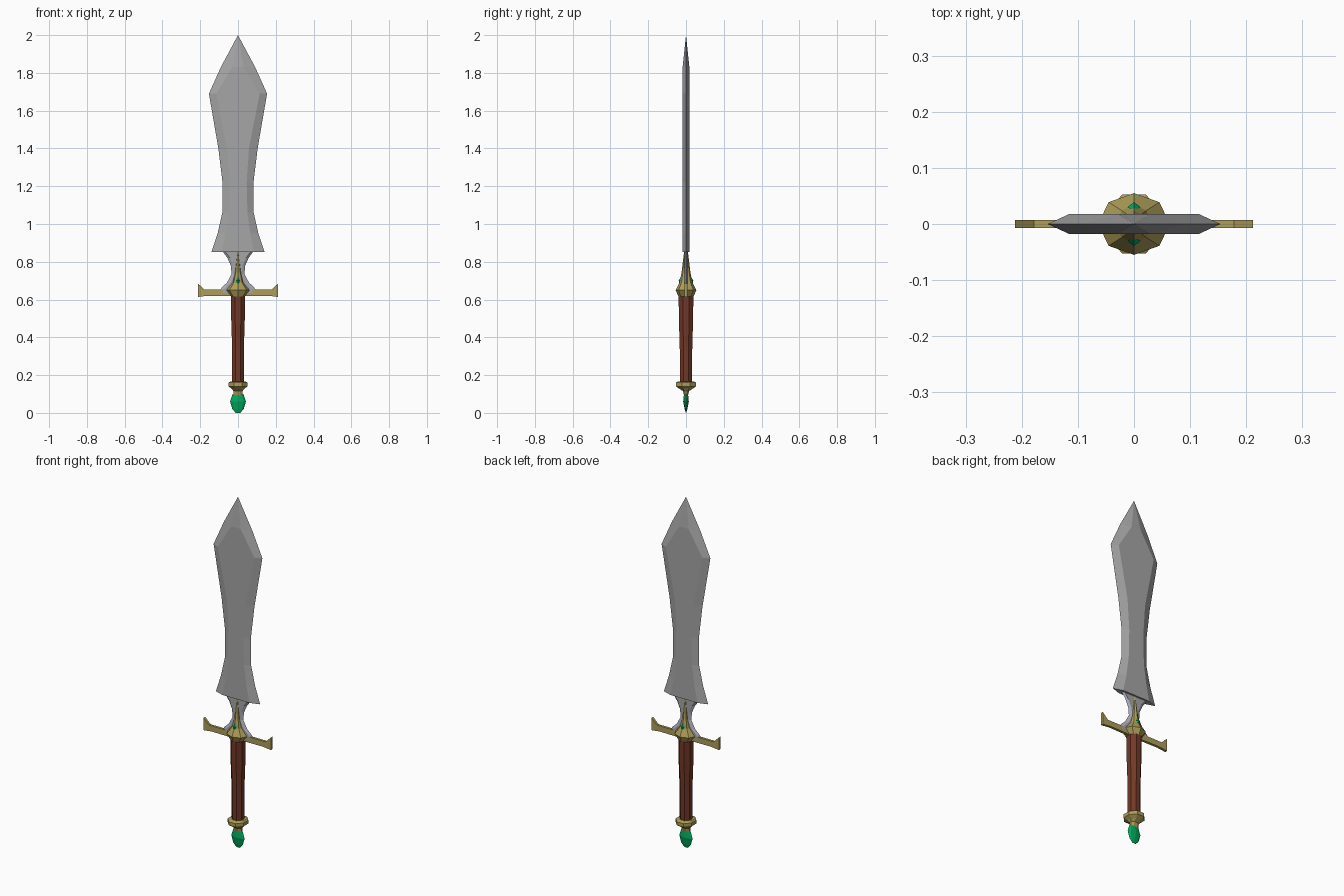
import bpy, bmesh, math
from mathutils import Vector

cube = bpy.data.objects.get("Cube")
if cube:
    bpy.data.objects.remove(cube, do_unlink=True)


def material(name, rgb):
    m = bpy.data.materials.new(name)
    m.use_nodes = True
    m.diffuse_color = (*rgb, 1)
    m.node_tree.nodes["Principled BSDF"].inputs["Base Color"].default_value = (*rgb, 1)
    return m


steel = material("steel", (0.38, 0.38, 0.38))
pale_steel = material("pale steel", (0.42, 0.42, 0.50))
gold = material("gold", (0.42, 0.34, 0.10))
leather = material("brown leather", (0.17, 0.04, 0.02))
green = material("green gem", (0.0, 0.40, 0.11))


def finish(name, bm, mats):
    bmesh.ops.remove_doubles(bm, verts=bm.verts, dist=0.0002)
    bmesh.ops.recalc_face_normals(bm, faces=bm.faces)
    mesh = bpy.data.meshes.new(name)
    bm.to_mesh(mesh)
    bm.free()
    for m in mats:
        mesh.materials.append(m)
    ob = bpy.data.objects.new(name, mesh)
    bpy.context.collection.objects.link(ob)
    return ob


def loft(name, rings, *mats):
    """Skin a stack of equal-sized rings and cap both ends."""
    bm = bmesh.new()
    loops = [[bm.verts.new(p) for p in ring] for ring in rings]
    n = len(loops[0])
    for a, b in zip(loops, loops[1:]):
        for i in range(n):
            j = (i + 1) % n
            bm.faces.new((a[i], a[j], b[j], b[i]))
    bm.faces.new(loops[0])
    bm.faces.new(loops[-1])
    return finish(name, bm, mats)


def blade_ring(z, outer, inner, y):
    return [(-outer, 0, z), (-inner, -y, z), (inner, -y, z),
            (outer, 0, z), (inner, y, z), (-inner, y, z)]


def oval_ring(z, rx, ry, sides=8, turn=0):
    angles = [math.tau * (i + turn) / sides for i in range(sides)]
    return [(rx * math.cos(a), ry * math.sin(a), z) for a in angles]


# Leaf-shaped blade with bevelled edges: height, edge, flat, half thickness
blade = [(0.853, 0.14, 0.085, 0.018), (0.95, 0.108, 0.065, 0.018),
         (1.06, 0.083, 0.05, 0.018), (1.22, 0.082, 0.046, 0.018),
         (1.4, 0.104, 0.058, 0.018), (1.69, 0.154, 0.115, 0.018),
         (1.83, 0.091, 0.03, 0.018), (2.0, 0, 0, 0)]
loft("blade", [blade_ring(*r) for r in blade], steel)

# Waisted blade root, with paler bevelled edges
root = [(0.635, 0.105, 0.085, 0.007), (0.665, 0.085, 0.065, 0.007),
        (0.69, 0.058, 0.04, 0.008), (0.735, 0.034, 0.018, 0.008),
        (0.78, 0.038, 0.024, 0.008), (0.82, 0.056, 0.042, 0.008),
        (0.856, 0.082, 0.07, 0.008)]
blade_root = loft("blade_root", [blade_ring(*r) for r in root], steel, pale_steel)
for f in blade_root.data.polygons:
    f.material_index = 1 if abs(f.center.x) > 0.01 else 0

# Flared crossguard arms
arm = [(0, 0.618), (0.16, 0.62), (0.212, 0.614), (0.212, 0.685),
       (0.178, 0.652), (0, 0.652)]
for side, s in (("left", 1), ("right", -1)):
    loft(side + "_guard_arm",
         [[(s * x, y, z) for x, z in arm] for y in (-0.007, 0.007)], gold)

# Faceted guard boss rising to a spike
boss = [(0.612, 0.034, 0.038), (0.65, 0.064, 0.055), (0.69, 0.031, 0.034),
        (0.74, 0.018, 0.024), (0.862, 0.002, 0.009)]
loft("guard_boss", [oval_ring(*r) for r in boss], gold)

# Diamond gems set in the front and back of the boss
for side, s in (("front", -1), ("back", 1)):
    bm = bmesh.new()
    c = Vector((0, s * 0.030, 0.70))
    corners = [bm.verts.new(c + Vector(d)) for d in
               ((0.012, 0, 0), (0, -s * 0.006, 0.025), (-0.012, 0, 0), (0, s * 0.004, -0.022))]
    peak = bm.verts.new(c + Vector((0, s * 0.009, 0)))
    for i in range(4):
        bm.faces.new((corners[i], corners[(i + 1) % 4], peak))
    bm.faces.new(corners)
    finish(side + "_gem", bm, [green])

# Tapered octagonal grip
grip = [(0.155, 0.033, 0.033), (0.35, 0.034, 0.036), (0.5, 0.039, 0.041),
        (0.617, 0.04, 0.042)]
loft("grip", [oval_ring(*r, turn=0.5) for r in grip], leather)

# Pommel collar and neck
collar = [(0.092, 0.028, 0.011), (0.115, 0.026, 0.018), (0.128, 0.036, 0.038),
          (0.14, 0.054, 0.057), (0.16, 0.054, 0.057), (0.166, 0.045, 0.047)]
loft("pommel_collar", [oval_ring(*r, turn=0.5) for r in collar], gold)

# Flat cut pommel gem
gem = [(0.002, 0.012, 0.001), (0.02, 0.03, 0.007), (0.06, 0.042, 0.015),
       (0.098, 0.029, 0.011), (0.102, 0.024, 0.008)]
gem[0] = (0, 0.012, 0.001)
loft("pommel_gem", [oval_ring(*r) for r in gem], green)
